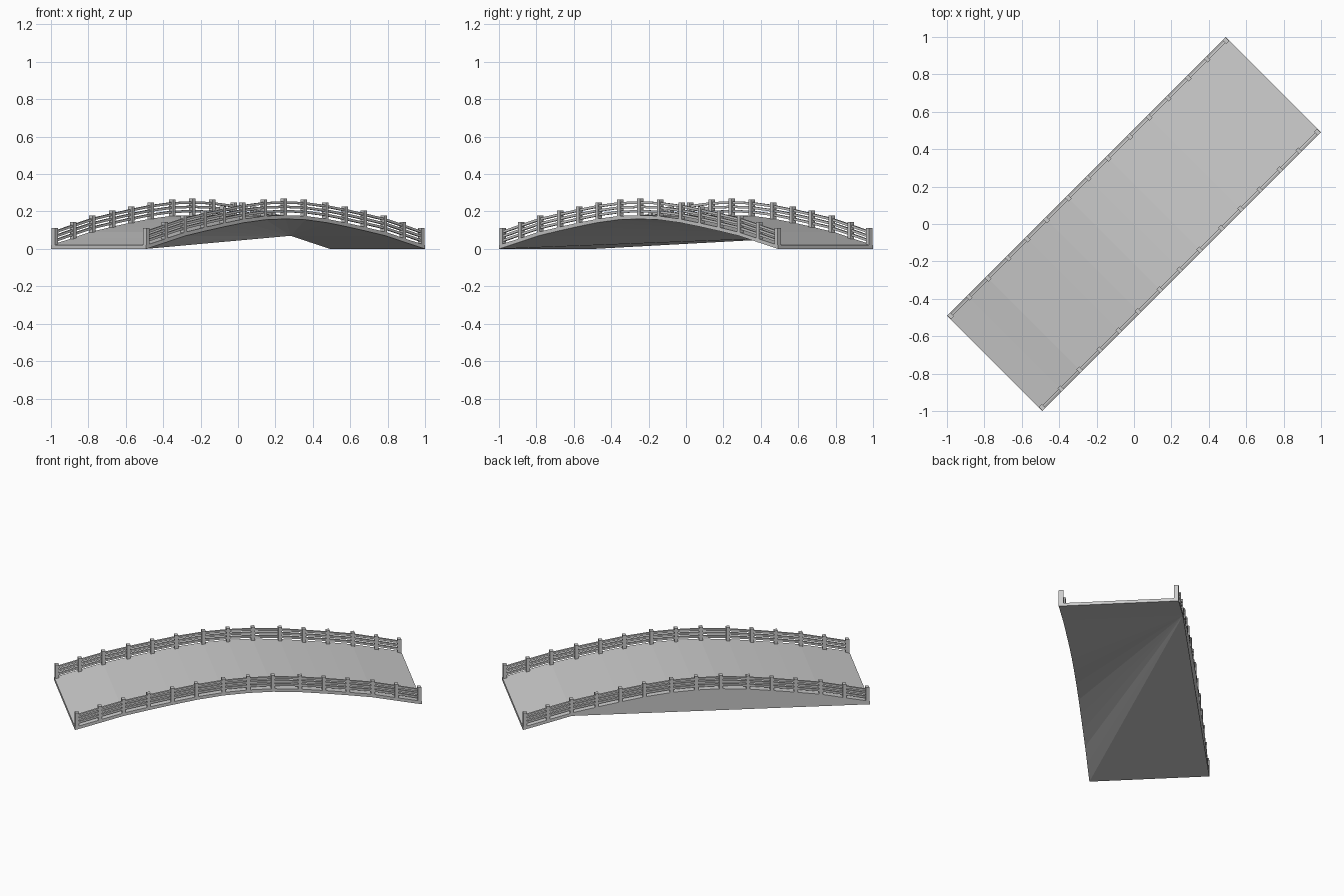
import bpy, bmesh, math
from mathutils import Matrix

if "Cube" in bpy.data.objects:
    bpy.data.objects.remove(bpy.data.objects["Cube"])

# The bridge is laid out along x, then turned 45 degrees
TURN = Matrix.Rotation(math.radians(45), 4, 'Z')
HW, THICK = 0.36, 0.02
half = [(0, .16), (.15, .156), (.315, .140), (.46, .119), (.605, .096),
        (.757, .07), (.9, .036), (1.054, 0)]
arch = [(-x, z) for x, z in reversed(half[1:])] + half
n = len(arch)


def height(x):
    for (x0, z0), (x1, z1) in zip(arch, arch[1:]):
        if x <= x1:
            return z0 + (z1 - z0) * (x - x0) / (x1 - x0)
    return 0


def finish(bm, name, fix=True):
    if fix:
        bmesh.ops.recalc_face_normals(bm, faces=bm.faces)
    bm.transform(TURN)
    me = bpy.data.meshes.new(name)
    bm.to_mesh(me)
    bm.free()
    ob = bpy.data.objects.new(name, me)
    bpy.context.collection.objects.link(ob)
    return ob


# Curved deck with its side strips, ends and skewed underside
bm = bmesh.new()
row = lambda v, dz: [bm.verts.new((x, v, z + dz)) for x, z in arch]
p, q = row(-HW, 0), row(HW, 0)
pt, qt = row(-HW, THICK), row(HW, THICK)
for i in range(n - 1):
    bm.faces.new((pt[i], pt[i + 1], qt[i + 1], qt[i]))
    bm.faces.new((p[i], p[i + 1], pt[i + 1], pt[i]))
    bm.faces.new((q[i + 1], q[i], qt[i], qt[i + 1]))
bm.faces.new((p[0], pt[0], qt[0], q[0]))
bm.faces.new((p[-1], q[-1], qt[-1], pt[-1]))
k = n - 3                                  # underside fans out from this point
for i in range(n - 1):
    bm.faces.new((q[k], p[i + 1], p[i]))
bm.faces.new((q[k], p[0], q[0]))
bm.faces.new((q[k], q[k + 1], p[-1]))
bm.faces.new((q[k + 1], q[k + 2], p[-1]))
for i in range(1, k):                      # filled side below the arch
    bm.faces.new((q[0], q[i], q[i + 1]))
finish(bm, "deck")


# Railings: long bars that follow the arch
def bar(bm, v, dz, wide, tall):
    rings = []
    for x, z in arch:
        x = max(-1.045, min(1.045, x))
        rings.append([bm.verts.new((x, v + a * wide / 2, z + dz + b * tall / 2))
                      for a, b in ((-1, -1), (1, -1), (1, 1), (-1, 1))])
    for r, s in zip(rings, rings[1:]):
        for j in range(4):
            bm.faces.new((r[j], r[(j + 1) % 4], s[(j + 1) % 4], s[j]))
    bm.faces.new(rings[0])
    bm.faces.new(rings[-1])


post_x = [0, .15, .315, .46, .605, .757, .9, 1.04]
for side, label in ((-1, "front"), (1, "back")):
    bm = bmesh.new()
    for dz in (.042, .065, .088):
        bar(bm, side * .347, dz, .014, .013)
    finish(bm, label + "_rails")
    # Upright square posts
    bm = bmesh.new()
    for x in sorted({s * a for a in post_x for s in (-1, 1)}):
        z = height(x)
        bmesh.ops.create_cube(bm, size=1, matrix=Matrix.Translation(
            (x, side * .346, z + .062)) @ Matrix.Diagonal((.022, .028, .092, 1)))
    finish(bm, label + "_posts")
